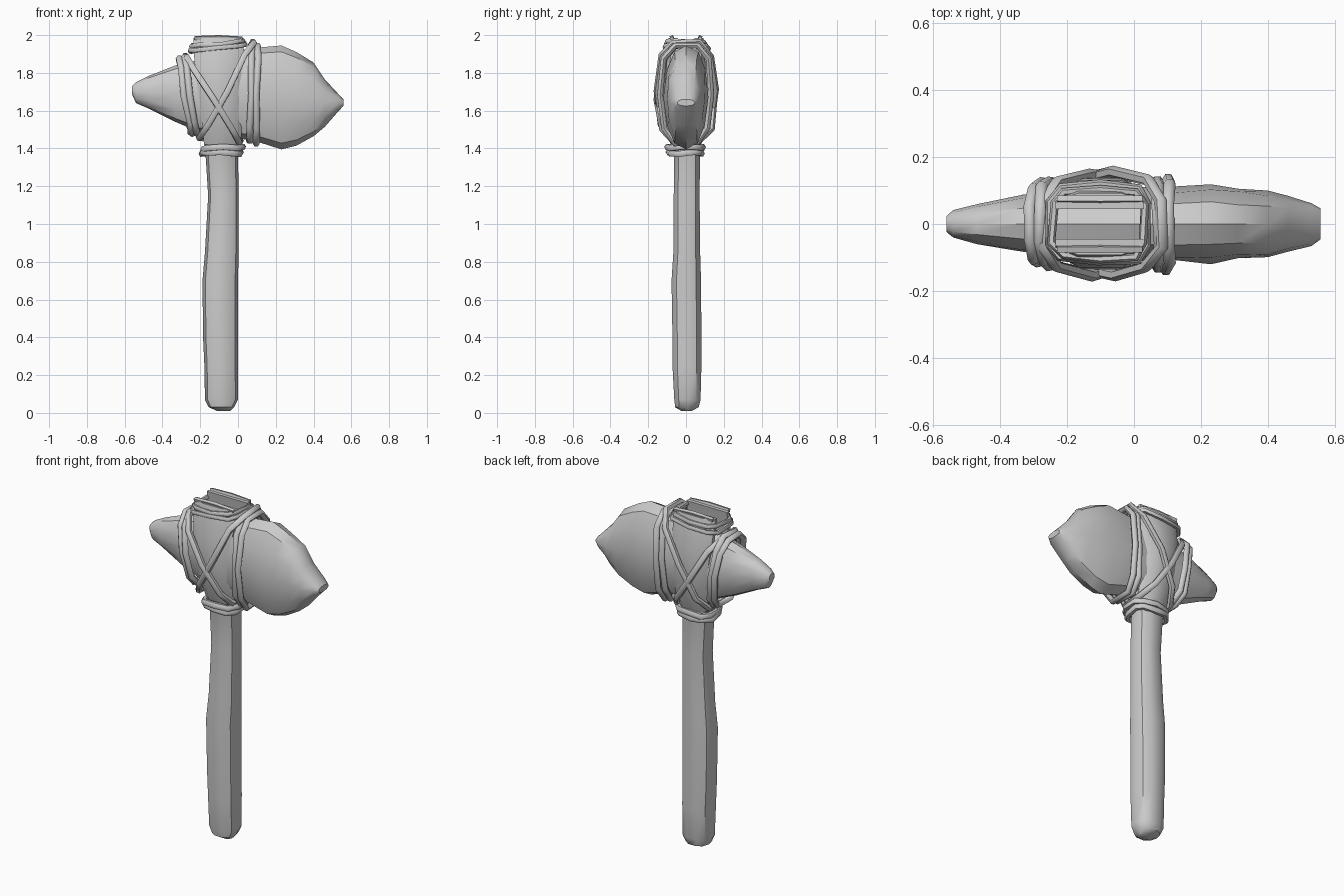
import bpy, bmesh, math, random
from mathutils import Vector

if "Cube" in bpy.data.objects:
    bpy.data.objects.remove(bpy.data.objects["Cube"])

random.seed(4)


def power(v, p):
    return math.copysign(abs(v) ** p, v)


def finish(obj, angle=40):
    bpy.ops.object.select_all(action='DESELECT')
    obj.select_set(True)
    bpy.context.view_layer.objects.active = obj
    bpy.ops.object.shade_smooth_by_angle(angle=math.radians(angle))


def loft(name, rings, angle=40):
    """Skin a row of equal-count rings and cap both ends."""
    bm = bmesh.new()
    rows = [[bm.verts.new(p) for p in ring] for ring in rings]
    n = len(rows[0])
    for a, b in zip(rows, rows[1:]):
        for i in range(n):
            bm.faces.new((a[i], a[(i + 1) % n], b[(i + 1) % n], b[i]))
    bm.faces.new(rows[0])
    bm.faces.new(rows[-1])
    bmesh.ops.recalc_face_normals(bm, faces=bm.faces)
    mesh = bpy.data.meshes.new(name)
    bm.to_mesh(mesh)
    bm.free()
    obj = bpy.data.objects.new(name, mesh)
    bpy.context.collection.objects.link(obj)
    finish(obj, angle)
    return obj


def cord(name, a, b, ry, radius=0.018, p=0.7, n=10, wobble=0.006):
    """Closed cord loop through points a and b in the xz plane, reaching +-ry in y."""
    a, b = Vector((a[0], 0, a[1])), Vector((b[0], 0, b[1]))
    mid, half = (a + b) / 2, (a - b) / 2
    path = []
    for i in range(n):
        t = math.tau * (i + 0.5) / n
        q = mid + half * power(math.cos(t), p) + Vector((0, ry * power(math.sin(t), p), 0))
        path.append(q + Vector([random.uniform(-wobble, wobble) for _ in range(3)]))
    curve = bpy.data.curves.new(name, 'CURVE')
    curve.dimensions = '3D'
    curve.bevel_depth = radius
    curve.bevel_resolution = 1
    spline = curve.splines.new('POLY')
    spline.points.add(n - 1)
    for pt, q in zip(spline.points, path):
        pt.co = (*q, 1)
    spline.use_cyclic_u = True
    tmp = bpy.data.objects.new(name + "_path", curve)
    bpy.context.collection.objects.link(tmp)
    bpy.context.view_layer.update()
    mesh = bpy.data.meshes.new_from_object(tmp.evaluated_get(bpy.context.evaluated_depsgraph_get()))
    bpy.data.objects.remove(tmp)
    obj = bpy.data.objects.new(name, mesh)
    bpy.context.collection.objects.link(obj)
    finish(obj, 60)


# Stone head: x, bottom z, top z, half thickness
stone = [(-0.56, 1.685, 1.73, 0.025), (-0.54, 1.64, 1.75, 0.04), (-0.47, 1.61, 1.785, 0.058),
         (-0.33, 1.54, 1.84, 0.085), (-0.2, 1.485, 1.87, 0.10), (0.0, 1.455, 1.92, 0.11),
         (0.12, 1.43, 1.935, 0.11), (0.23, 1.395, 1.945, 0.115), (0.31, 1.415, 1.91, 0.107),
         (0.4, 1.465, 1.855, 0.10), (0.46, 1.515, 1.765, 0.085), (0.53, 1.595, 1.69, 0.065),
         (0.558, 1.625, 1.66, 0.045)]
rings = []
for x, lo, hi, hy in stone:
    ring = []
    for i in range(12):
        t = math.tau * i / 12
        side = power(math.sin(t), 0.85) * hy * random.uniform(0.95, 1.05)
        ring.append((x, side, (lo + hi) / 2 + (hi - lo) / 2 * power(math.cos(t), 0.9)))
    rings.append(ring)
loft("stone_head", rings, 35)

# Wooden handle: z, min x, max x, min y, max y
handle = [(0.01, -0.11, -0.04, -0.025, 0.03), (0.03, -0.155, -0.02, -0.06, 0.07),
          (0.07, -0.175, 0.0, -0.065, 0.08), (0.25, -0.178, 0.0, -0.075, 0.085),
          (0.4, -0.185, 0.0, -0.075, 0.085), (0.7, -0.188, 0.0, -0.08, 0.083),
          (0.85, -0.175, 0.003, -0.07, 0.078), (1.15, -0.158, 0.003, -0.068, 0.075),
          (1.37, -0.172, 0.0, -0.065, 0.077), (1.47, -0.185, 0.018, -0.09, 0.09),
          (1.55, -0.19, 0.02, -0.11, 0.11)]
rings = []
for z, x0, x1, y0, y1 in handle:
    rings.append([((x0 + x1) / 2 + (x1 - x0) / 2 * power(math.cos(math.tau * i / 10), 0.85),
                   (y0 + y1) / 2 + (y1 - y0) / 2 * power(math.sin(math.tau * i / 10), 0.85), z)
                  for i in range(10)])
loft("handle", rings)

# Forked top of the handle: z, min x, max x, inner y, outer y
fork = [(1.42, -0.18, 0.015, 0.02, 0.08), (1.52, -0.19, 0.02, 0.05, 0.115),
        (1.66, -0.205, 0.02, 0.07, 0.138), (1.8, -0.225, 0.025, 0.07, 0.132),
        (1.92, -0.235, 0.03, 0.055, 0.108), (1.985, -0.235, 0.03, 0.045, 0.092)]
for name, s in (("front_fork", -1), ("back_fork", 1)):
    rings = []
    for z, x0, x1, yi, yo in fork:
        w, edge = x1 - x0, yi + (yo - yi) * 0.4
        rings.append([(x0, s * yi, z), (x1, s * yi, z), (x1, s * edge, z),
                      (x1 - w * 0.25, s * yo, z), (x0 + w * 0.25, s * yo, z), (x0, s * edge, z)])
    loft(name, rings, 45)

# Upright cords on both sides of the handle
cord("left_cord_outer", (-0.315, 1.885), (-0.245, 1.475), 0.118)
cord("left_cord_inner", (-0.285, 1.895), (-0.215, 1.47), 0.125)
cord("right_cord_inner", (0.075, 1.955), (0.06, 1.435), 0.132)
cord("right_cord_outer", (0.105, 1.955), (0.095, 1.42), 0.132)

# Crossed cords over the forks
cord("cross_cord_falling", (-0.28, 1.885), (0.015, 1.425), 0.15)
cord("cross_cord_rising", (0.085, 1.97), (-0.205, 1.445), 0.155)

# Cords round the neck and round the fork tips
cord("neck_cord_lower", (-0.19, 1.375), (0.015, 1.375), 0.085)
cord("neck_cord_upper", (-0.19, 1.395), (0.025, 1.41), 0.092)
cord("top_cord_lower", (-0.255, 1.915), (0.045, 1.945), 0.115, 0.013, 0.5)
cord("top_cord_upper", (-0.245, 1.945), (0.035, 1.965), 0.105, 0.013, 0.5)

# Loose cord ends
for name, p in (("top_cord_end", (-0.2, 1.98)),):
    for s, tag in ((-1, "front"), (1, "back")):
        loft(f"{name}_{tag}", [[(x, s * (0.075 + d * math.cos(a)), z + d * math.sin(a))
                                for a in (0.5, 2.1, 3.6, 5.2)]
                               for x, z, d in ((p[0] - 0.03, 1.985, 0.012), (-0.1, 1.988, 0.014), (0.025, 1.982, 0.012))])
